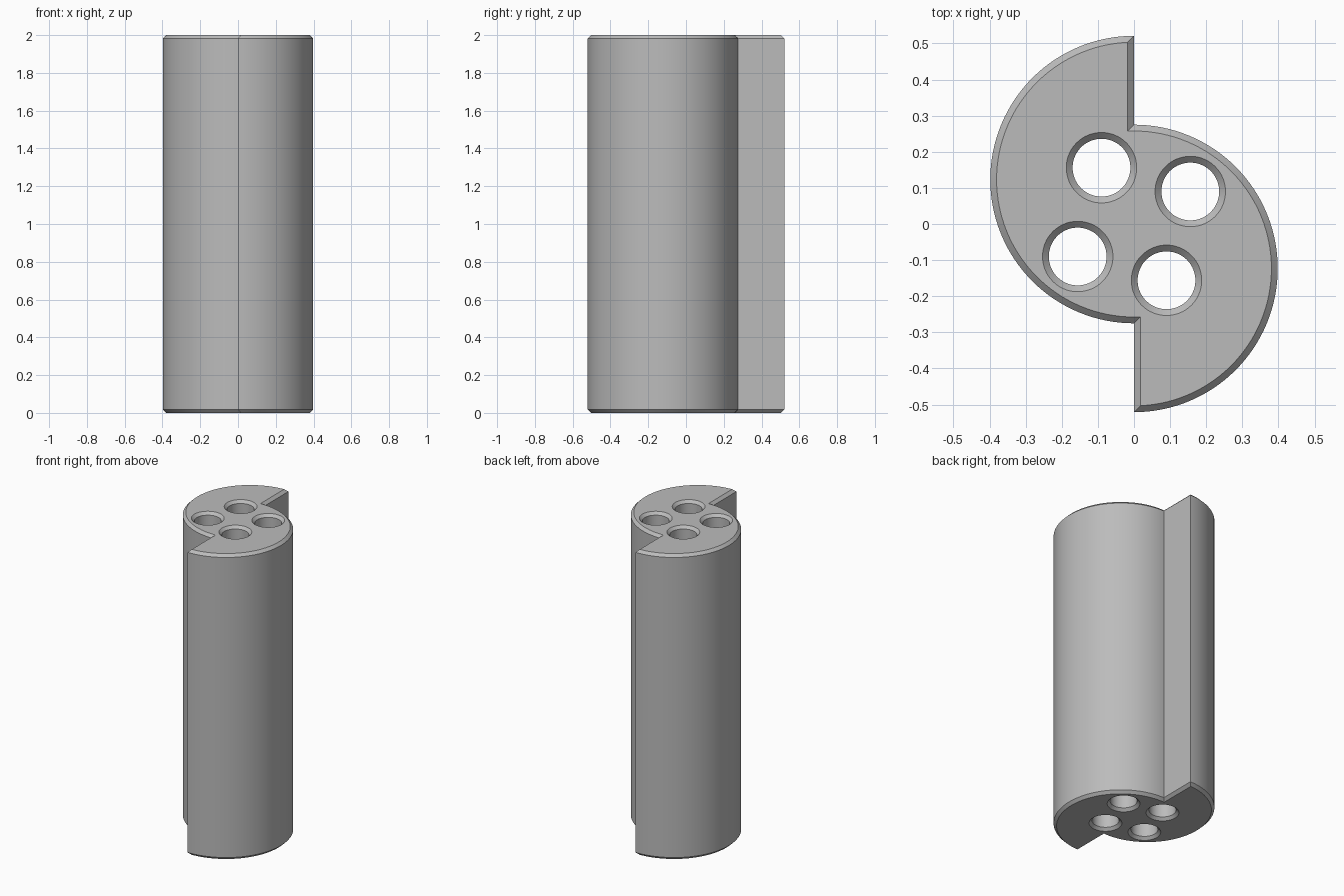
import bpy
import bmesh
from math import pi, sin, cos, asin, radians
from mathutils import Vector

cube = bpy.data.objects.get("Cube")
if cube:
    bpy.data.objects.remove(cube, do_unlink=True)

HEIGHT, CHAMFER = 2.0, 0.0175
RADIUS, SHIFT = 0.398, 0.123
HOLE_RADIUS, HOLE_RING = 0.08, 0.18
ARC_STEPS, HOLE_STEPS = 64, 64


def outline(inset):
    """Two half circles slid past each other, moved inwards by the inset."""
    r = RADIUS - inset
    turn = asin(inset / r)
    half = []
    for i in range(ARC_STEPS + 1):
        a = pi / 2 + turn + pi * i / ARC_STEPS
        half.append(Vector((r * cos(a), SHIFT + r * sin(a))))
    return half + [-p for p in half]


def hole(centre_angle):
    """Gives a loop function for one bore, widened by the inset."""
    centre = Vector((cos(centre_angle), sin(centre_angle))) * HOLE_RING

    def loop(inset):
        r = HOLE_RADIUS + inset
        angles = [2 * pi * i / HOLE_STEPS for i in range(HOLE_STEPS)]
        return [centre + Vector((cos(a), sin(a))) * r for a in angles]
    return loop


def add_wall(bm, loop):
    """Chamfered wall from bottom to top; returns its two end rims."""
    levels = [(0, CHAMFER), (CHAMFER, 0), (HEIGHT - CHAMFER, 0), (HEIGHT, CHAMFER)]
    rings = [[bm.verts.new((p.x, p.y, z)) for p in loop(inset)] for z, inset in levels]
    for low, high in zip(rings, rings[1:]):
        for i in range(len(low)):
            j = (i + 1) % len(low)
            bm.faces.new((low[i], low[j], high[j], high[i]))
    return [[bm.edges.get((r[i - 1], r[i])) for i in range(len(r))]
            for r in (rings[0], rings[-1])]


# Outer wall and four bores
bm = bmesh.new()
loops = [outline] + [hole(radians(30 + 90 * k)) for k in range(4)]
rims = [add_wall(bm, loop) for loop in loops]

# End caps around the bores
for end, direction in ((0, -1), (1, 1)):
    edges = [e for rim in rims for e in rim[end]]
    bmesh.ops.triangle_fill(bm, edges=edges, use_beauty=True, normal=(0, 0, direction))
bmesh.ops.recalc_face_normals(bm, faces=bm.faces)

mesh = bpy.data.meshes.new("split_cylinder")
bm.to_mesh(mesh)
bm.free()
body = bpy.data.objects.new("split_cylinder", mesh)
bpy.context.collection.objects.link(body)

# Plain grey
grey = bpy.data.materials.new("grey")
grey.use_nodes = True
colour = (0.5, 0.5, 0.5, 1)
grey.diffuse_color = colour
grey.node_tree.nodes["Principled BSDF"].inputs["Base Color"].default_value = colour
mesh.materials.append(grey)

# Smooth round walls, crisp chamfers
bpy.ops.object.select_all(action="DESELECT")
body.select_set(True)
bpy.context.view_layer.objects.active = body
bpy.ops.object.shade_smooth_by_angle(angle=radians(25))
